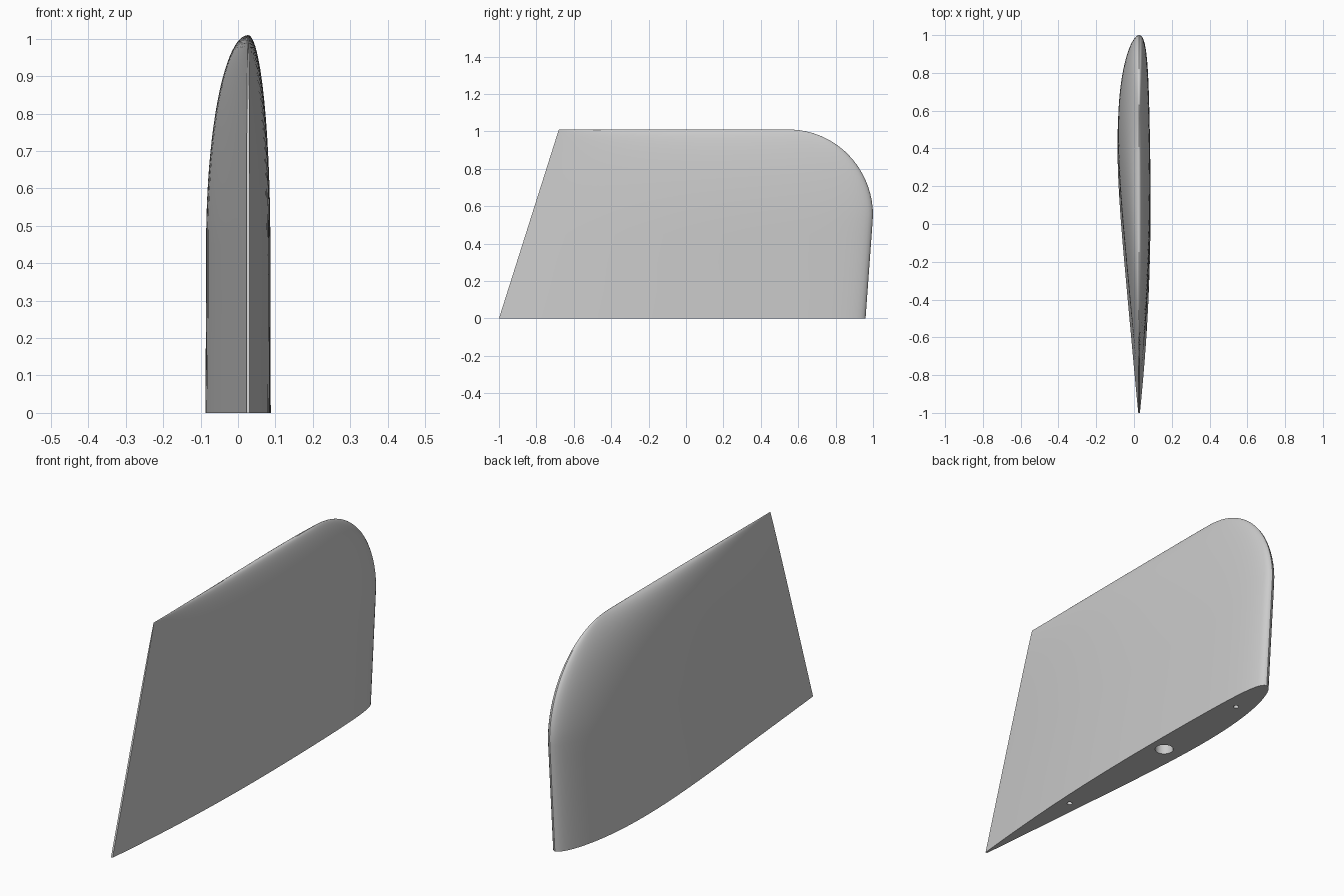
import bpy, bmesh, math

if "Cube" in bpy.data.objects:
    bpy.data.objects.remove(bpy.data.objects["Cube"], do_unlink=True)

CHORD_X = 0.027          # plane of the leading and trailing edges
TOP = 1.01

mat = bpy.data.materials.new("light grey")
mat.use_nodes = True
colour = (0.6, 0.6, 0.6, 1)
mat.diffuse_color = colour
mat.node_tree.nodes["Principled BSDF"].inputs["Base Color"].default_value = colour


def thickness(s):
    """Aerofoil half thickness, s = 0 at the nose."""
    return 0.84 * (0.2969 * math.sqrt(s) - 0.126 * s - 0.3516 * s**2
                   + 0.2843 * s**3 - 0.1015 * s**4) + 0.0025 * s


def camber(s):
    """Sideways bow of the mean line, fullest a quarter of the way back."""
    return -0.265 * s * (1 - s) ** 3


def leading(z):
    if z < 0.55:
        return 0.96 + 0.04 * z / 0.55
    return 0.55 + 0.45 * math.sqrt(max(0, 1 - ((z - 0.55) / 0.46) ** 2))


def trailing(z):
    return -1 + 0.32 * z / TOP


def section(z, fullness):
    """Closed aerofoil outline at height z."""
    nose, tail = leading(z), trailing(z)
    steps = [0.5 - 0.5 * math.cos(math.pi * i / 40) for i in range(41)]
    sides = [(s, 1) for s in reversed(steps)] + [(s, -1) for s in steps[1:]]
    return [(CHORD_X + fullness * (camber(s) + side * thickness(s)),
             nose + (tail - nose) * s, z) for s, side in sides]


# Fin: aerofoil sections lofted upwards to a thin rounded crest
levels = [(0.0, 1.02), (0.15, 1.01), (0.3, 1.0)]
for i in range(25):
    a = math.pi / 2 * i / 24
    levels.append((0.45 + 0.56 * math.sin(a), math.cos(a)))

bm = bmesh.new()
rings = [[bm.verts.new(p) for p in section(z, f)] for z, f in levels]
count = len(rings[0])
for low, high in zip(rings, rings[1:]):
    for i in range(count):
        j = (i + 1) % count
        bm.faces.new((low[i], low[j], high[j], high[i]))
bm.faces.new(rings[0])
bmesh.ops.remove_doubles(bm, verts=bm.verts, dist=0.0001)
bmesh.ops.recalc_face_normals(bm, faces=bm.faces)
mesh = bpy.data.meshes.new("fin")
bm.to_mesh(mesh)
bm.free()
mesh.materials.append(mat)
fin = bpy.data.objects.new("fin", mesh)
bpy.context.collection.objects.link(fin)

# Mounting sockets in the base: one for the shaft, two for pins
for name, x, y, radius, depth in (("shaft_cutter", 0.012, 0.225, 0.041, 0.5),
                                  ("rear_pin_cutter", 0.025, -0.42, 0.012, 0.15),
                                  ("front_pin_cutter", 0.01, 0.725, 0.012, 0.15)):
    bpy.ops.mesh.primitive_cylinder_add(vertices=32, radius=radius, depth=depth * 2,
                                        location=(x, y, 0))
    cutter = bpy.context.object
    cutter.name = name
    cutter.data.materials.append(mat)
    cutter.hide_render = True
    cut = fin.modifiers.new(name, "BOOLEAN")
    cut.operation = "DIFFERENCE"
    cut.object = cutter

# Bake the sockets, then smooth the skin and keep the rims sharp
bpy.ops.object.select_all(action="DESELECT")
bpy.context.view_layer.objects.active = fin
fin.select_set(True)
for m in list(fin.modifiers):
    cutter = m.object
    bpy.ops.object.modifier_apply(modifier=m.name)
    bpy.data.objects.remove(cutter, do_unlink=True)
bpy.ops.object.shade_smooth_by_angle(angle=math.radians(30))
